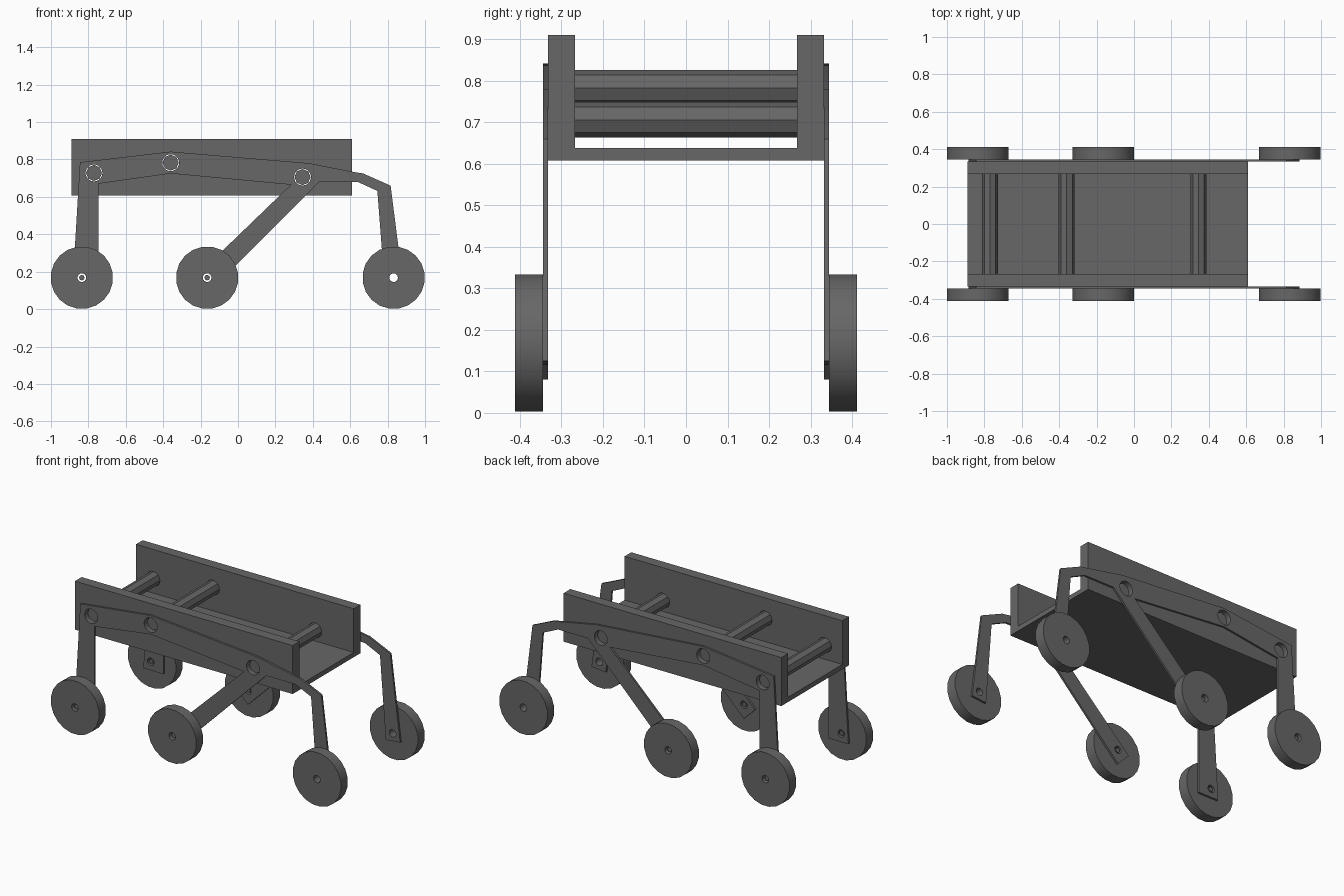
import bpy, bmesh, math
from mathutils import Matrix

if "Cube" in bpy.data.objects:
    bpy.data.objects.remove(bpy.data.objects["Cube"], do_unlink=True)

grey = bpy.data.materials.new("dark grey")
grey.use_nodes = True
colour = (0.135, 0.135, 0.135, 1)
grey.diffuse_color = colour
grey.node_tree.nodes["Principled BSDF"].inputs["Base Color"].default_value = colour


def circle(cx, cz, r, n, phase=0.0):
    return [(cx + r * math.cos(phase + 2 * math.pi * i / n),
             cz + r * math.sin(phase + 2 * math.pi * i / n)) for i in range(n)]


def plate(name, outline, holes, a, b, axis="y"):
    """Flat outline with holes, extruded from a to b along y (outline is x,z) or x (outline is y,z)."""
    cu = bpy.data.curves.new(name, "CURVE")
    cu.dimensions = "2D"
    cu.fill_mode = "BOTH"
    cu.extrude = abs(b - a) / 2
    for pts in [outline] + holes:
        sp = cu.splines.new("POLY")
        sp.points.add(len(pts) - 1)
        for p, (u, v) in zip(sp.points, pts):
            p.co = (u, v, 0, 1)
        sp.use_cyclic_u = True
    tmp = bpy.data.objects.new(name + "_tmp", cu)
    bpy.context.collection.objects.link(tmp)
    dg = bpy.context.evaluated_depsgraph_get()
    me = bpy.data.meshes.new_from_object(tmp.evaluated_get(dg))
    bpy.data.objects.remove(tmp, do_unlink=True)
    bpy.data.curves.remove(cu)
    mid = (a + b) / 2
    if axis == "y":
        mat = Matrix.Translation((0, mid, 0)) @ Matrix.Rotation(math.pi / 2, 4, "X")
    else:
        mat = Matrix.Translation((mid, 0, 0)) @ Matrix(
            ((0, 0, 1, 0), (1, 0, 0, 0), (0, 1, 0, 0), (0, 0, 0, 1)))
    bm = bmesh.new()
    bm.from_mesh(me)
    bm.transform(mat)
    bmesh.ops.remove_doubles(bm, verts=bm.verts, dist=1e-5)
    bmesh.ops.dissolve_limit(bm, angle_limit=0.01, verts=bm.verts, edges=bm.edges)
    bmesh.ops.recalc_face_normals(bm, faces=bm.faces)
    for f in bm.faces:
        f.smooth = False
    bm.to_mesh(me)
    bm.free()
    me.name = name
    me.materials.clear()
    me.materials.append(grey)
    ob = bpy.data.objects.new(name, me)
    bpy.context.collection.objects.link(ob)
    return ob


def shade(ob, angle=30):
    bpy.ops.object.select_all(action="DESELECT")
    ob.select_set(True)
    bpy.context.view_layer.objects.active = ob
    bpy.ops.object.shade_smooth_by_angle(angle=math.radians(angle))


RODS = [(-0.77, 0.728), (-0.36, 0.783), (0.345, 0.706)]
AXLES = {"rear": (-0.835, 0.168), "middle": (-0.165, 0.168), "front": (0.832, 0.168)}
WALL_IN, WALL_OUT, ARM_OUT, WHEEL_OUT = 0.267, 0.333, 0.345, 0.412

# Open channel body
u_profile = [(-WALL_OUT, 0.608), (WALL_OUT, 0.608), (WALL_OUT, 0.91), (WALL_IN, 0.91),
             (WALL_IN, 0.638), (-WALL_IN, 0.638), (-WALL_IN, 0.91), (-WALL_OUT, 0.91)]
body = plate("channel_body", u_profile, [], -0.89, 0.61, axis="x")

# Rod holes through both walls
for x, z in RODS:
    cutter = plate("hole_cutter", circle(x, z, 0.045, 24), [], -0.5, 0.5)
    cutter.hide_render = True
    mod = body.modifiers.new("hole", "BOOLEAN")
    mod.operation, mod.solver, mod.object = "DIFFERENCE", "EXACT", cutter
    bpy.context.view_layer.objects.active = body
    bpy.ops.object.modifier_apply(modifier=mod.name)
    bpy.data.objects.remove(cutter, do_unlink=True)

# Octagonal cross rods
for i, (x, z) in enumerate(RODS):
    plate(f"cross_rod_{i + 1}", circle(x, z, 0.043, 8), [], -0.318, 0.318)

# Suspension arm outline: rear leg, top edge, front leg, middle leg, underside
ARM = [(-0.885, 0.115), (-0.845, 0.785), (-0.36, 0.842), (0.38, 0.78), (0.62, 0.733),
       (0.67, 0.725), (0.816, 0.66), (0.884, 0.125), (0.785, 0.115), (0.745, 0.632),
       (0.64, 0.68), (0.435, 0.68), (-0.165, 0.08), (-0.243, 0.158), (0.283, 0.665),
       (-0.36, 0.725), (-0.747, 0.67), (-0.747, 0.115)]

for side, s in (("left", 1), ("right", -1)):
    holes = [circle(x, z, 0.045, 24) for x, z in RODS]
    holes += [circle(x, z, 0.023, 16) for x, z in AXLES.values()]
    shade(plate(f"suspension_arm_{side}", ARM, holes, s * WALL_OUT, s * ARM_OUT))
    for name, (x, z) in AXLES.items():
        # Wheel with an axle hole
        wheel = plate(f"{name}_wheel_{side}", circle(x, z, 0.167, 20, math.pi / 20),
                      [circle(x, z, 0.023, 16)], s * ARM_OUT, s * WHEEL_OUT)
        shade(wheel)
        # Loose axle pin
        if name != "front":
            plate(f"{name}_axle_pin_{side}", circle(x, z, 0.015, 8), [],
                  s * (WALL_OUT + 0.004), s * (WHEEL_OUT - 0.015))
